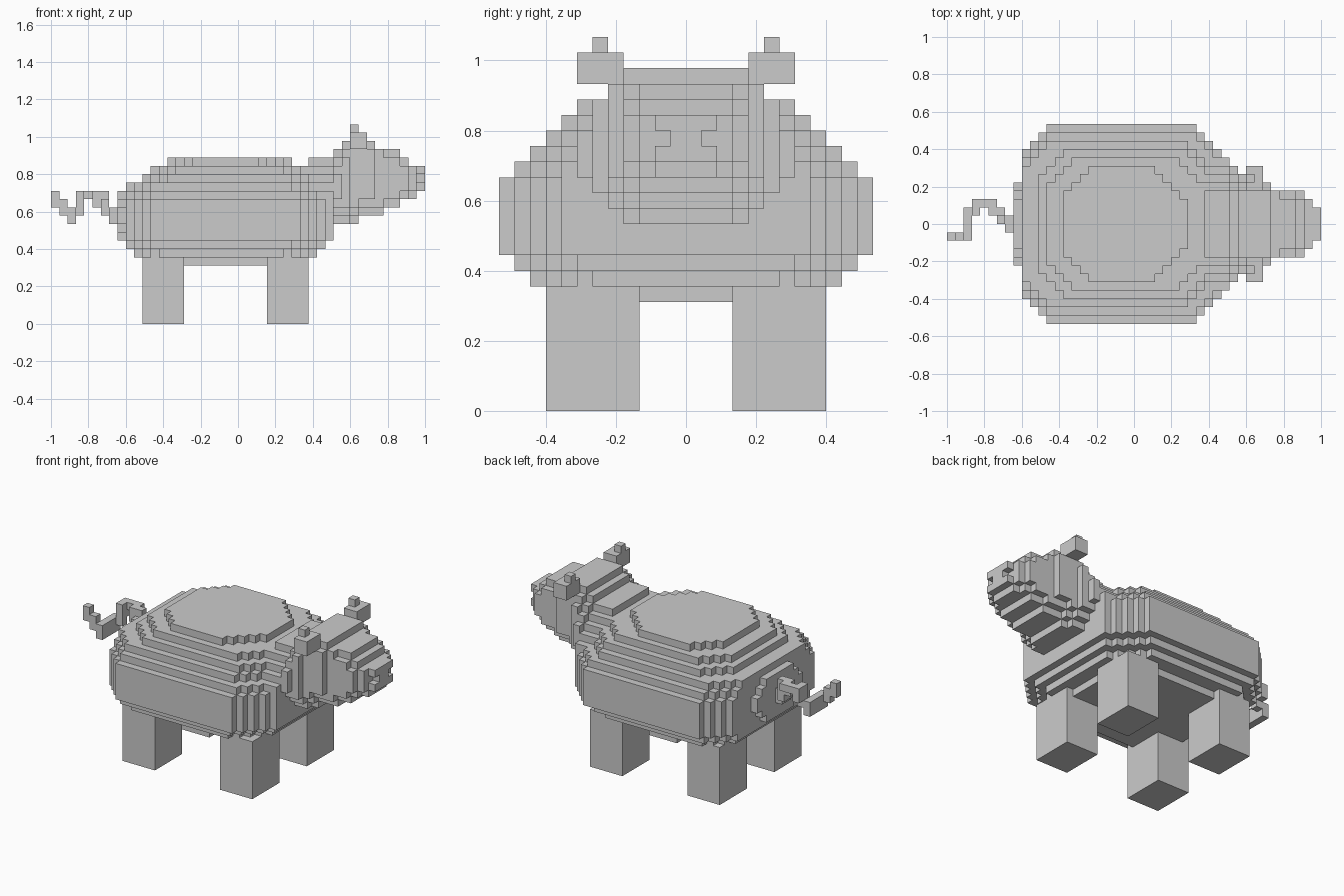
import bpy, bmesh
from mathutils import Vector

cube = bpy.data.objects.get("Cube")
if cube:
    bpy.data.objects.remove(cube, do_unlink=True)

U = 2 / 45  # edge length of one block

mat = bpy.data.materials.new("plain_grey")
mat.use_nodes = True
GREY = (0.6, 0.6, 0.6, 1)
mat.diffuse_color = GREY
mat.node_tree.nodes["Principled BSDF"].inputs["Base Color"].default_value = GREY


def block(x0, x1, y0, y1, z0, z1):
    """All cells of a solid box."""
    return {(x, y, z) for x in range(x0, x1) for y in range(y0, y1) for z in range(z0, z1)}


def mirrored(cells):
    return cells | {(x, -1 - y, z) for x, y, z in cells}


def slab(x0, x1, half, z0, z1, low=0, high=0):
    """Upright slice across the body with stepped lower and upper corners."""
    cells = set()
    for z in range(z0, z1):
        h = half - max(0, low - (z - z0), high - (z1 - 1 - z))
        cells |= block(x0, x1, -h, h, z, z + 1)
    return cells


def build(name, cells):
    """Skin the outside of a set of cells and merge its flat faces."""
    bm = bmesh.new()
    for c in cells:
        for axis in range(3):
            for s in (0, 1):
                n = list(c)
                n[axis] += 2 * s - 1
                if tuple(n) in cells:
                    continue
                a, b = (axis + 1) % 3, (axis + 2) % 3
                ring = []
                for i, j in ((0, 0), (1, 0), (1, 1), (0, 1)):
                    p = Vector(c)
                    p[axis] += s
                    p[a] += i
                    p[b] += j
                    ring.append(bm.verts.new(((p.x - 22.5) * U, p.y * U, p.z * U)))
                bm.faces.new(ring if s else ring[::-1])
    bmesh.ops.remove_doubles(bm, verts=bm.verts, dist=U / 10)
    bmesh.ops.dissolve_limit(bm, angle_limit=0.01, verts=bm.verts, edges=bm.edges)
    me = bpy.data.meshes.new(name)
    bm.to_mesh(me)
    bm.free()
    me.materials.append(mat)
    ob = bpy.data.objects.new(name, me)
    bpy.context.scene.collection.objects.link(ob)


# Body: stacked layers (bottom, top, back, front, half width), corners stepped
body = set()
for z0, z1, x0, x1, w in ((7, 8, 12, 30, 8), (8, 9, 10, 32, 10), (9, 10, 9, 33, 11),
                          (10, 15, 9, 34, 12), (15, 16, 9, 34, 11), (16, 17, 9, 33, 10),
                          (17, 18, 11, 33, 9), (18, 19, 12, 32, 8), (19, 20, 14, 29, 7)):
    for x in range(x0, x1):
        h = min(w, w - 3 + x - x0, w - 5 + x1 - x)
        body |= block(x, x + 1, -h, h, z0, z1)
body |= slab(8, 9, 5, 10, 16, 2, 2)  # rump plate

# Neck and head: slices from the shoulders to the snout
head = slab(31, 34, 8, 10, 20, 4, 4)
head |= slab(34, 35, 7, 12, 21, 3, 3)
head |= slab(35, 36, 6, 12, 22, 2, 2)
head |= slab(36, 37, 5, 12, 22, 2, 1)
head |= slab(37, 39, 5, 13, 22, 2, 1)
head |= slab(39, 40, 4, 13, 21, 1)
head |= slab(40, 42, 4, 14, 21, 1, 1)
head |= slab(42, 43, 4, 15, 20, 1, 1)
head |= slab(43, 44, 3, 15, 19, 1)
head |= slab(44, 45, 2, 16, 19)
head -= mirrored(block(44, 45, 1, 2, 17, 18))  # nostrils

# Ears
ear = block(36, 38, 4, 7, 21, 23) | block(36, 37, 5, 6, 23, 24)

# Tail: a kinked chain of blocks
tail = set()
for b in ((7, 8, -1, 1, 12, 14), (6, 7, 0, 2, 13, 15), (4, 6, 2, 3, 15, 16),
          (5, 7, 1, 2, 14, 16), (3, 4, 1, 3, 14, 16), (3, 4, 1, 2, 13, 15),
          (2, 3, -2, 2, 12, 14), (1, 2, -2, -1, 13, 15), (0, 1, -2, -1, 14, 16)):
    tail |= block(*b)

build("body", body)
build("head", head - body)
build("tail", tail)
for side, flip in (("left", False), ("right", True)):
    # The head points to +x, so +y is one flank and -y the other
    def pick(cells):
        return {(x, -1 - y, z) for x, y, z in cells} if flip else cells
    build("ear_" + side, pick(ear))
    build("front_leg_" + side, pick(block(26, 31, 3, 9, 0, 8)))
    build("back_leg_" + side, pick(block(11, 16, 3, 9, 0, 8)))
